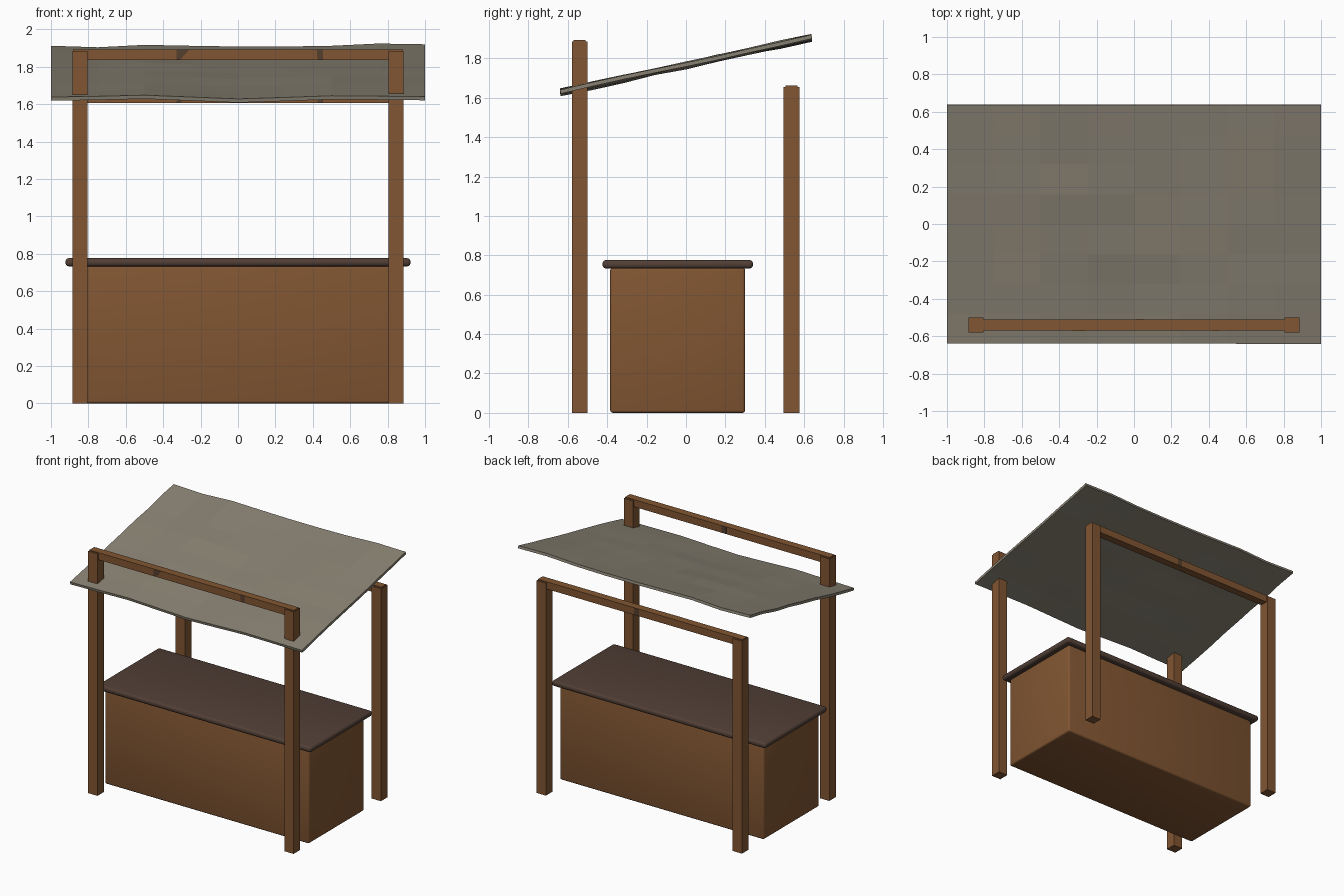
import bpy
import bmesh
import random

random.seed(4)
cube = bpy.data.objects.get("Cube")
if cube:
    bpy.data.objects.remove(cube, do_unlink=True)


def make_material(name, rgb):
    mat = bpy.data.materials.new(name)
    mat.use_nodes = True
    color = (*rgb, 1)
    mat.diffuse_color = color
    bsdf = mat.node_tree.nodes["Principled BSDF"]
    bsdf.inputs["Base Color"].default_value = color
    bsdf.inputs["Roughness"].default_value = 0.8
    return mat


wood = make_material("warm brown wood", (0.22, 0.092, 0.032))
dark_wood = make_material("dark brown wood", (0.083, 0.05, 0.037))
knot_wood = make_material("wood knot brown", (0.09, 0.05, 0.026))
cloth = make_material("grey canvas", (0.25, 0.223, 0.172))


def finish(bm, name, mat):
    bmesh.ops.recalc_face_normals(bm, faces=bm.faces)
    mesh = bpy.data.meshes.new(name)
    bm.to_mesh(mesh)
    bm.free()
    mesh.materials.append(mat)
    obj = bpy.data.objects.new(name, mesh)
    bpy.context.collection.objects.link(obj)
    return obj


def box(name, mat, low, high, bevel=0, segments=1):
    bm = bmesh.new()
    bmesh.ops.create_cube(bm, size=1)
    for v in bm.verts:
        for i in range(3):
            v.co[i] = low[i] if v.co[i] < 0 else high[i]
    if bevel:
        bmesh.ops.bevel(bm, geom=bm.edges[:], offset=bevel, segments=segments,
                        profile=0.5, affect="EDGES")
    obj = finish(bm, name, mat)
    if segments > 1:
        bpy.context.view_layer.objects.active = obj
        obj.select_set(True)
        bpy.ops.object.shade_smooth_by_angle()
        obj.select_set(False)
    return obj


def knot(name, y, z, top_x, bottom_x):
    """Thin four-sided patch on an upright beam face."""
    bm = bmesh.new()
    top, bottom = z, z - 0.055
    corners = [(bottom_x[0], bottom), (bottom_x[1], bottom),
               (top_x[1], top), (top_x[0], top)]
    face = bm.faces.new([bm.verts.new((x, y - 0.001, h)) for x, h in corners])
    extruded = bmesh.ops.extrude_face_region(bm, geom=[face])["geom"]
    for v in extruded:
        if isinstance(v, bmesh.types.BMVert):
            v.co.y += 0.002
    finish(bm, name, knot_wood)


# Counter body and worktop
box("counter_body", wood, (-0.88, -0.385, 0), (0.88, 0.3, 0.737), 0.014, 3)
box("counter_top", dark_wood, (-0.922, -0.424, 0.733), (0.922, 0.34, 0.776), 0.017, 3)

# Posts and the beam across each pair
for label, y, height in (("front", -0.54, 1.885), ("back", 0.535, 1.655)):
    for side, x in (("right", -0.845), ("left", 0.845)):
        box(f"{label}_{side}_post", wood, (x - 0.04, y - 0.04, 0), (x + 0.04, y + 0.04, height))
    top = height + 0.007
    box(f"{label}_beam", wood, (-0.882, y - 0.03, top - 0.056), (0.882, y + 0.03, top))
    knot(f"{label}_beam_wide_knot", y - 0.03, top, (-0.33, -0.26), (-0.33, -0.31))
    knot(f"{label}_beam_narrow_knot", y - 0.03, top, (0.42, 0.455), (0.425, 0.455))
    knot(f"{label}_beam_rear_knot", y + 0.03, top, (0.01, 0.05), (0.01, 0.05))

# Sloping canvas roof, gently rippled between its two edges
front_wave = (0, 0.004, 0.01, 0, -0.01, -0.002, 0.007, 0.005, 0.002)
back_wave = (0.002, -0.006, 0.007, 0.002, -0.002, -0.002, 0.002, 0.014, 0.01)
bm = bmesh.new()
rows = []
for j in range(9):
    t = j / 8
    row = []
    for i in range(9):
        ripple = front_wave[i] * (1 - t) + back_wave[i] * t
        if 0 < j < 8:
            ripple += random.uniform(-0.005, 0.005)
        z = 1.628 + 0.272 * t + ripple
        row.append(bm.verts.new((i / 4 - 1, -0.638 + 1.276 * t, z)))
    rows.append(row)
for a, b in zip(rows, rows[1:]):
    for i in range(8):
        bm.faces.new((a[i], a[i + 1], b[i + 1], b[i]))
canopy = finish(bm, "canvas_roof", cloth)
thickness = canopy.modifiers.new("thickness", "SOLIDIFY")
thickness.thickness = 0.02
thickness.offset = 0
